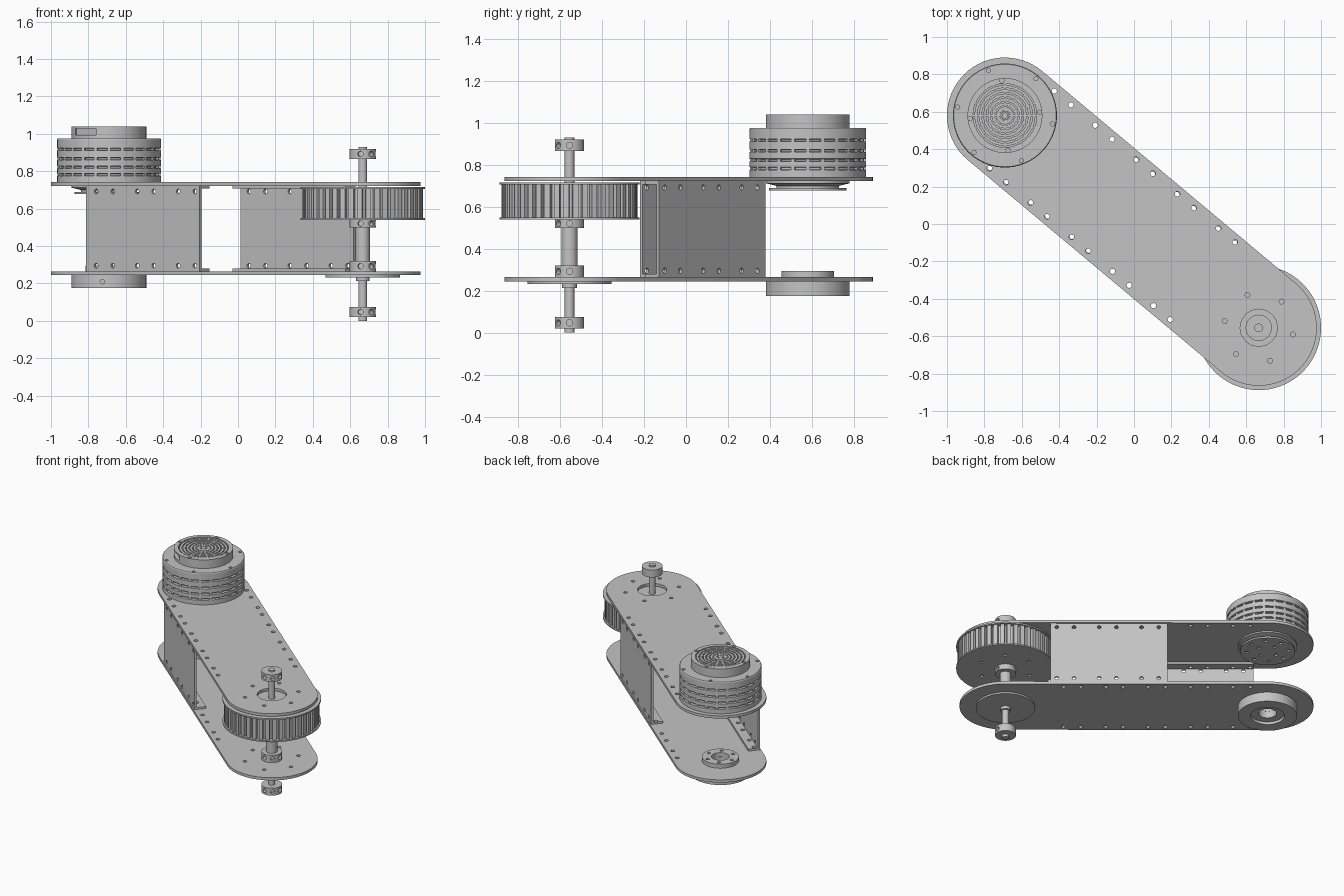
import bpy, bmesh
from math import cos, sin, pi, radians, atan2
from mathutils import Matrix, Vector

if "Cube" in bpy.data.objects:
    bpy.data.objects.remove(bpy.data.objects["Cube"])

grey = bpy.data.materials.new("machined grey")
grey.use_nodes = True
grey.diffuse_color = (0.55, 0.55, 0.55, 1)
grey.node_tree.nodes["Principled BSDF"].inputs["Base Color"].default_value = (0.55, 0.55, 0.55, 1)

# Two axes of the arm and the frame running between them
MOTOR = Vector((-0.69, 0.58, 0))
SHAFT = Vector((0.667, -0.555, 0))
SPAN = (SHAFT - MOTOR).length
ARM = Matrix.Translation(MOTOR) @ Matrix.Rotation(atan2(SHAFT.y - MOTOR.y, SHAFT.x - MOTOR.x), 4, 'Z')
AT_M, AT_S = Matrix.Translation(MOTOR), Matrix.Translation(SHAFT)
parts = []


def finish(name, bm, matrix):
    bmesh.ops.remove_doubles(bm, verts=bm.verts, dist=1e-5)
    bmesh.ops.recalc_face_normals(bm, faces=bm.faces)
    bm.transform(matrix)
    mesh = bpy.data.meshes.new(name)
    bm.to_mesh(mesh)
    bm.free()
    obj = bpy.data.objects.new(name, mesh)
    bpy.context.collection.objects.link(obj)
    mesh.materials.append(grey)
    parts.append(obj)
    return obj


def lathe(name, matrix, profile, closed=False, steps=72):
    bm = bmesh.new()
    vs = [bm.verts.new((r, 0, z)) for r, z in profile]
    pairs = list(zip(vs, vs[1:])) + ([(vs[-1], vs[0])] if closed else [])
    edges = [bm.edges.new(p) for p in pairs]
    bmesh.ops.spin(bm, geom=vs + edges, cent=(0, 0, 0), axis=(0, 0, 1), angle=2 * pi, steps=steps)
    return finish(name, bm, matrix)


def disc(name, matrix, r, z0, z1):
    return lathe(name, matrix, [(0, z0), (r, z0), (r, z1), (0, z1)])


def prism(name, matrix, points, offset):
    bm = bmesh.new()
    face = bm.faces.new([bm.verts.new(p) for p in points])
    new = bmesh.ops.extrude_face_region(bm, geom=[face])["geom"]
    bmesh.ops.translate(bm, vec=offset, verts=[g for g in new if isinstance(g, bmesh.types.BMVert)])
    return finish(name, bm, matrix)


def boxes(name, matrix, items):
    bm = bmesh.new()
    for place, size in items:
        bmesh.ops.create_cube(bm, size=1, matrix=place @ Matrix.Diagonal((*size, 1)))
    return finish(name, bm, matrix)


def rods(matrix, items):
    """Cutter made of rods: (centre, radius, length, direction)."""
    bm = bmesh.new()
    for centre, r, length, direction in items:
        turn = Vector(direction).to_track_quat('Z', 'Y').to_matrix().to_4x4()
        bmesh.ops.create_cone(bm, cap_ends=True, segments=16, radius1=r, radius2=r, depth=length,
                              matrix=Matrix.Translation(centre) @ turn)
    return finish("cutter", bm, matrix)


def cut(targets, cutter):
    for obj in targets:
        mod = obj.modifiers.new("holes", 'BOOLEAN')
        mod.operation, mod.solver, mod.object = 'DIFFERENCE', 'EXACT', cutter
        bpy.context.view_layer.update()
        baked = bpy.data.meshes.new_from_object(obj.evaluated_get(bpy.context.evaluated_depsgraph_get()))
        obj.modifiers.clear()
        obj.data = baked
    parts.remove(cutter)
    bpy.data.objects.remove(cutter)


def polar(r, degrees, z=0):
    a = radians(degrees)
    return Vector((r * cos(a), r * sin(a), z))


UP = (0, 0, 1)
hole_t = [0.118 + 0.286 * k + s for k in range(5) for s in (0, 0.116)]

# Side plates of the arm with rounded ends
outline = [polar(0.31, 90 + 180 * i / 32) for i in range(33)]
outline += [polar(0.31, -90 + 180 * i / 32) + Vector((SPAN, 0, 0)) for i in range(33)]
plates = []
for name, z in (("bottom_plate", 0.245), ("top_plate", 0.722)):
    plates.append(prism(name, ARM, [p + Vector((0, 0, z)) for p in outline], (0, 0, 0.02)))
cut(plates, rods(ARM, [((t, s * 0.27, 0.5), 0.014, 1, UP) for t in hole_t for s in (-1, 1)]))
cut(plates, rods(AT_S, [(polar(0.186, 60 * k - 11, 0.5), 0.013, 1, UP) for k in range(6)]))
cut(plates[1:], rods(AT_S, [((0, 0, 0.73), 0.1, 0.2, UP)]))

# Channel webs joining the plates, one on each edge
for name, side, start, first in (("right_web", -1, 0.094, 0), ("left_web", 1, 0.676, 4)):
    lo, hi, w = 0.265, 0.722, 0.015
    section = [(0.302, lo), (0.302, hi), (0.22, hi), (0.22, hi - w),
               (0.302 - w, hi - w), (0.302 - w, lo + w), (0.22, lo + w), (0.22, lo)]
    web = prism(name, ARM, [(start, side * y, z) for y, z in section], (0.79, 0, 0))
    ts = hole_t[first:first + 6]
    cut([web], rods(ARM, [((t, side * 0.265, 0.5), 0.014, 1, UP) for t in ts]
                    + [((t + 0.045, side * 0.3, z), 0.013, 0.06, (0, 1, 0)) for t in ts for z in (0.295, 0.692)]))

# Motor body with cooling grooves
profile = [(0, 0.742), (0.278, 0.742)]
grooves = (0.775, 0.815, 0.86, 0.91)
for z in grooves:
    profile += [(0.278, z), (0.264, z + 0.003), (0.264, z + 0.011), (0.278, z + 0.014)]
profile += [(0.278, 0.97), (0.274, 0.976), (0, 0.976)]
body = lathe("motor_body", AT_M, profile)
cut([body], rods(AT_M, [(polar(0.257, 60 * k - 10, 0.976), 0.011, 0.04, UP) for k in range(6)]))
boxes("groove_ribs", AT_M, [(Matrix.Rotation(2 * pi * k / 24, 4, 'Z') @ Matrix.Translation((0.268, 0, z + 0.007)),
                             (0.016, 0.018, 0.016)) for k in range(24) for z in grooves])

# Motor cap with recess, cable opening and screw holes
cap = lathe("motor_cap", AT_M, [(0, 0.97), (0.2, 0.97), (0.2, 1.04), (0.17, 1.04), (0.17, 1.01), (0, 1.01)])
cut([cap], rods(AT_M, [(polar(0.187, 90 * k + 95, 1.04), 0.012, 0.03, UP) for k in range(4)]))
opening = Matrix.Rotation(radians(228), 4, 'Z') @ Matrix.Translation((0.2, 0, 1.012))
cut([cap], boxes("cutter", AT_M, [(opening, (0.05, 0.15, 0.034))]))

# Round vent grille
disc("grille_hub", AT_M, 0.016, 1.005, 1.037)
for k in range(6):
    r = 0.03 + 0.0235 * k
    lathe("grille_ring", AT_M, [(r, 1.005), (r + 0.015, 1.005), (r + 0.015, 1.037), (r, 1.037)], True)
boxes("grille_spokes", AT_M, [(Matrix.Rotation(2 * pi * k / 16, 4, 'Z') @ Matrix.Translation((0.095, 0, 1.02)),
                               (0.15, 0.009, 0.032)) for k in range(16)])

# Output flange under the motor
flange = lathe("motor_output", AT_M, [(0, 0.725), (0.2, 0.725), (0.2, 0.712), (0.15, 0.7), (0.15, 0.69),
                                      (0.185, 0.69), (0.185, 0.678), (0, 0.678)])
cut([flange], rods(AT_M, [(polar(r, 360 * k / n, 0.678), 0.013, 0.02, UP)
                          for r, n in ((0.14, 8), (0.075, 4)) for k in range(n)]))

# Bearing housing below the arm, with its boss above the plate
housing = lathe("bearing_housing", AT_M, [(0.06, 0.295), (0.125, 0.295), (0.125, 0.255), (0.2, 0.255), (0.2, 0.175),
                                          (0.115, 0.175), (0.115, 0.195), (0.06, 0.195)], True)
cut([housing], rods(AT_M, [(polar(0.095, 60 * k, 0.295), 0.012, 0.03, UP) for k in range(6)]
                    + [((-0.035, -0.2, 0.21), 0.012, 0.06, (0, 1, 0))]))
cut(plates[:1], rods(AT_M, [((0, 0, 0.25), 0.06, 0.1, UP)]))

# Toothed pulley with two rims
teeth = 44
gear = [polar(r, 360 * (k + f) / teeth, 0.55) for k in range(teeth)
        for f, r in ((0, 0.298), (0.3, 0.298), (0.36, 0.323), (0.94, 0.323))]
prism("pulley_teeth", AT_S, gear, (0, 0, 0.155))
rims = [disc("pulley_lower_rim", AT_S, 0.333, 0.54, 0.55), disc("pulley_upper_rim", AT_S, 0.333, 0.705, 0.716)]
cut(rims, rods(AT_S, [(polar(0.186, 60 * k - 11, 0.6), 0.013, 0.5, UP) for k in range(6)]))

# Shaft, spacer and bearing flange
disc("shaft", AT_S, 0.023, 0.0, 0.93)
disc("spacer_tube", AT_S, 0.038, 0.3, 0.51)
disc("bearing_flange", AT_S, 0.2, 0.233, 0.246)
disc("bearing_seat", AT_S, 0.035, 0.212, 0.235)

# Clamp collars with set screw holes
for name, z0, z1 in (("lower_collar", 0.02, 0.075), ("middle_collar", 0.265, 0.32),
                     ("pulley_hub", 0.5, 0.541), ("upper_collar", 0.865, 0.92)):
    collar = disc(name, AT_S, 0.07, z0, z1)
    cut([collar], rods(AT_S, [(polar(0.065, a, (z0 + z1) / 2), 0.015, 0.04, polar(1, a)) for a in (0, -50, -100)]))

# Smooth round walls, crisp edges
bpy.ops.object.select_all(action='DESELECT')
for obj in parts:
    obj.select_set(True)
bpy.context.view_layer.objects.active = parts[0]
bpy.ops.object.shade_smooth_by_angle(angle=radians(30))
